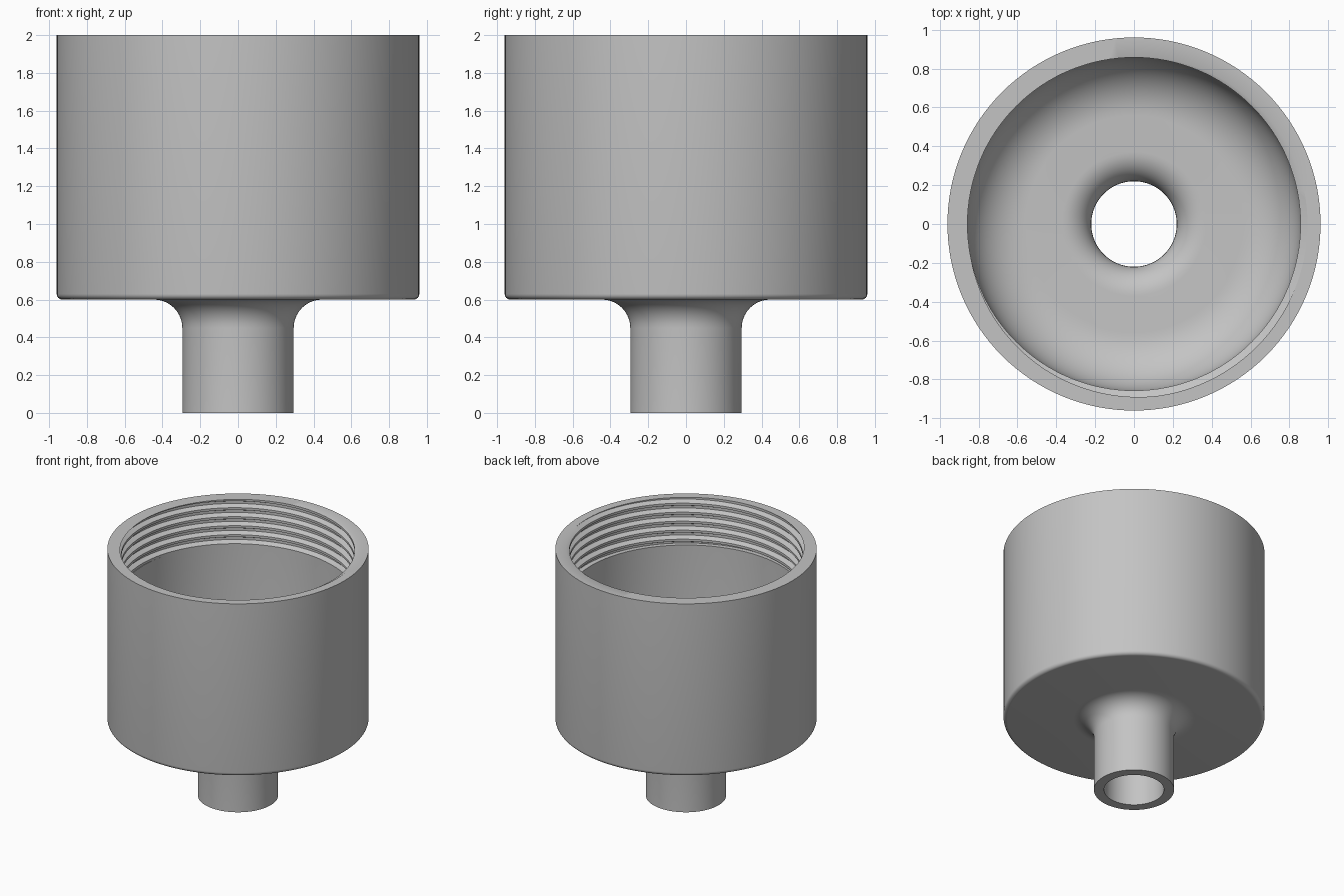
import bpy, bmesh
from math import sin, cos, tau, pi, radians

cube = bpy.data.objects.get("Cube")
if cube:
    bpy.data.objects.remove(cube)

SIDES = 128
TOP, THREAD_END = 2.0, 1.63
PITCH, CREST, ROOT = 0.073, 0.857, 0.893
PHASES = (0.13, 0.37, 0.63, 0.87)


def arc(r, z, radius, start, end, steps=10):
    """Quarter fillet in the profile plane, angles in degrees."""
    angles = [radians(start + (end - start) * i / steps) for i in range(steps + 1)]
    return [(r + radius * cos(a), z + radius * sin(a)) for a in angles]


def thread_radius(z, turn):
    """Trapezoid screw thread: radius at a height and a fraction of a turn."""
    t = (z - TOP) / PITCH - turn - 0.1
    d = abs(t - round(t))
    f = min(max((d - PHASES[0]) / (PHASES[1] - PHASES[0]), 0), 1)
    return ROOT + (CREST - ROOT) * f


def thread_points(turn):
    """Thread section at one angle, trimmed at the rim and the lower end."""
    points = []
    for loop in range(-7, 1):
        for phase in PHASES:
            z = TOP + PITCH * (loop + phase + 0.1 + turn)
            z = min(max(z, THREAD_END), TOP)
            points.append((thread_radius(z, turn), z))
    return points


# Spout, shoulder and outer wall
outside = [(0.22, 0), (0.295, 0)]
outside += arc(0.445, 0.45, 0.15, 180, 90)
outside += arc(0.93, 0.63, 0.03, -90, 0, 6)
outside += [(0.96, TOP)]

# Plain inner wall, rounded floor and bore
inside = [(CREST, THREAD_END)]
inside += arc(CREST - 0.3, 1.0, 0.3, 0, -90, 14)
inside += arc(0.37, 0.55, 0.15, 90, 180)

# Sweep the closed section around the axis
bm = bmesh.new()
columns = []
for j in range(SIDES + 1):
    turn = j / SIDES
    section = outside + thread_points(turn)[::-1] + inside
    c, s = cos(tau * turn), sin(tau * turn)
    columns.append([bm.verts.new((r * c, r * s, z)) for r, z in section])
for a, b in zip(columns, columns[1:]):
    for i in range(len(a)):
        k = (i + 1) % len(a)
        bm.faces.new((a[i], b[i], b[k], a[k]))
bmesh.ops.remove_doubles(bm, verts=bm.verts[:], dist=0.0001)
bmesh.ops.dissolve_degenerate(bm, edges=bm.edges[:], dist=0.00001)
bmesh.ops.recalc_face_normals(bm, faces=bm.faces[:])

mesh = bpy.data.meshes.new("threaded_funnel_cap")
bm.to_mesh(mesh)
bm.free()
cap = bpy.data.objects.new("threaded_funnel_cap", mesh)
bpy.context.collection.objects.link(cap)

# Plain grey material
grey = bpy.data.materials.new("light_grey")
grey.use_nodes = True
colour = (0.55, 0.55, 0.55, 1)
grey.diffuse_color = colour
grey.node_tree.nodes["Principled BSDF"].inputs["Base Color"].default_value = colour
mesh.materials.append(grey)

# Smooth walls with crisp rims and thread edges
bpy.ops.object.select_all(action='DESELECT')
cap.select_set(True)
bpy.context.view_layer.objects.active = cap
bpy.ops.object.shade_smooth_by_angle(angle=radians(30))
